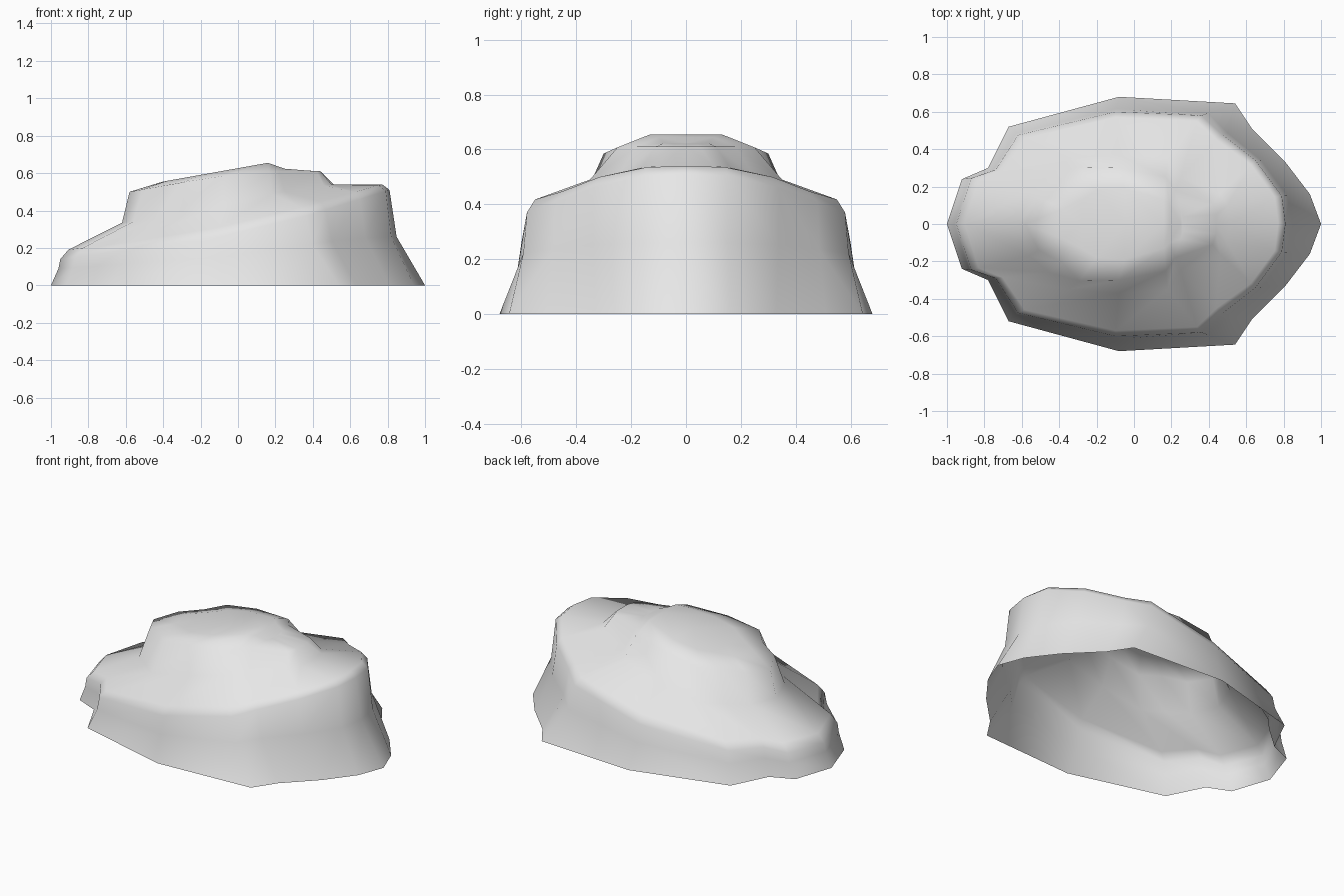
import bpy
import bmesh

default_cube = bpy.data.objects.get("Cube")
if default_cube:
    bpy.data.objects.remove(default_cube, do_unlink=True)


def height(x, profile):
    """Height at x along a piecewise linear profile of (x, z) points."""
    if x <= profile[0][0]:
        return profile[0][1]
    for (x0, z0), (x1, z1) in zip(profile, profile[1:]):
        if x <= x1:
            return z0 + (z1 - z0) * (x - x0) / (x1 - x0)
    return profile[-1][1]


def blend(outline_a, outline_b, factor):
    """Outline lying part way between two matching outlines."""
    return [(ax + (bx - ax) * factor, ay + (by - ay) * factor)
            for (ax, ay), (bx, by) in zip(outline_a, outline_b)]


def lift(outline, profile):
    """Raise a flat half outline to the heights of a side profile."""
    return [(x, y, height(x, profile)) for x, y in outline]


# Half outlines, from the low end to the tall end
base = [(-1, 0), (-.92, .24), (-.78, .3), (-.67, .52), (-.08, .68),
        (.54, .645), (.63, .51), (.81, .33), (.94, .16), (1, 0)]
lip = [(-.95, 0), (-.87, .245), (-.74, .29), (-.62, .475), (-.1, .6),
       (.36, .58), (.47, .48), (.65, .34), (.79, .15), (.81, 0)]
foot = [(-.62, 0), (-.56, .17), (-.45, .26), (-.35, .35), (-.08, .37),
        (.18, .35), (.25, .25), (.46, .16), (.5, .1), (.51, 0)]
plateau = [(-.58, 0), (-.51, .14), (-.38, .21), (-.29, .305), (-.08, .3),
           (.17, .25), (.22, .18), (.42, .11), (.44, .05), (.44, 0)]
crown = [(-.4, 0), (-.38, .08), (-.28, .13), (-.2, .18), (-.05, .19),
         (.16, .13), (.19, .1), (.25, .08), (.26, .04), (.26, 0)]

# Rings of the rock shell, from the ground to the crown
crown_profile = [(-.4, .555), (.16, .655), (.26, .62)]
rings = [
    lift(base, [(0, 0)]),
    lift(blend(base, lip, .8), [(-.94, .09), (-.1, .15), (.6, .25), (.85, .26)]),
    lift(lip, [(-.95, .14), (-.1, .26), (.36, .37), (.81, .51)]),
    lift(blend(lip, foot, .13), [(-.91, .19), (-.58, .23), (-.1, .31), (.31, .41), (.77, .54)]),
    lift(foot, [(-.62, .335), (-.36, .36), (.18, .49), (.5, .54)]),
    lift(plateau, [(-.58, .5), (-.3, .55), (-.08, .585), (.2, .61)]),
    lift(crown, crown_profile),
    lift([(x, 0) for x, y in crown], crown_profile),
]

# Skin the rings into one half of the open shell
bm = bmesh.new()
rows = [[bm.verts.new(point) for point in ring] for ring in rings]
for lower, upper in zip(rows, rows[1:]):
    for i in range(len(lower) - 1):
        bm.faces.new((lower[i], upper[i], upper[i + 1], lower[i + 1]))
bmesh.ops.remove_doubles(bm, verts=bm.verts, dist=.0005)
for face in bm.faces:
    face.smooth = True
mesh = bpy.data.meshes.new("rock_shell")
bm.to_mesh(mesh)
bm.free()

rock = bpy.data.objects.new("rock_shell", mesh)
bpy.context.collection.objects.link(rock)

# Mirror to the other side
mirror = rock.modifiers.new("mirror_halves", "MIRROR")
mirror.use_axis = (False, True, False)
mirror.use_clip = True
mirror.merge_threshold = .001

# Plain stone colour
stone = bpy.data.materials.new("light_grey_stone")
stone.use_nodes = True
colour = (.8, .8, .8, 1)
stone.diffuse_color = colour
stone.node_tree.nodes["Principled BSDF"].inputs["Base Color"].default_value = colour
mesh.materials.append(stone)
